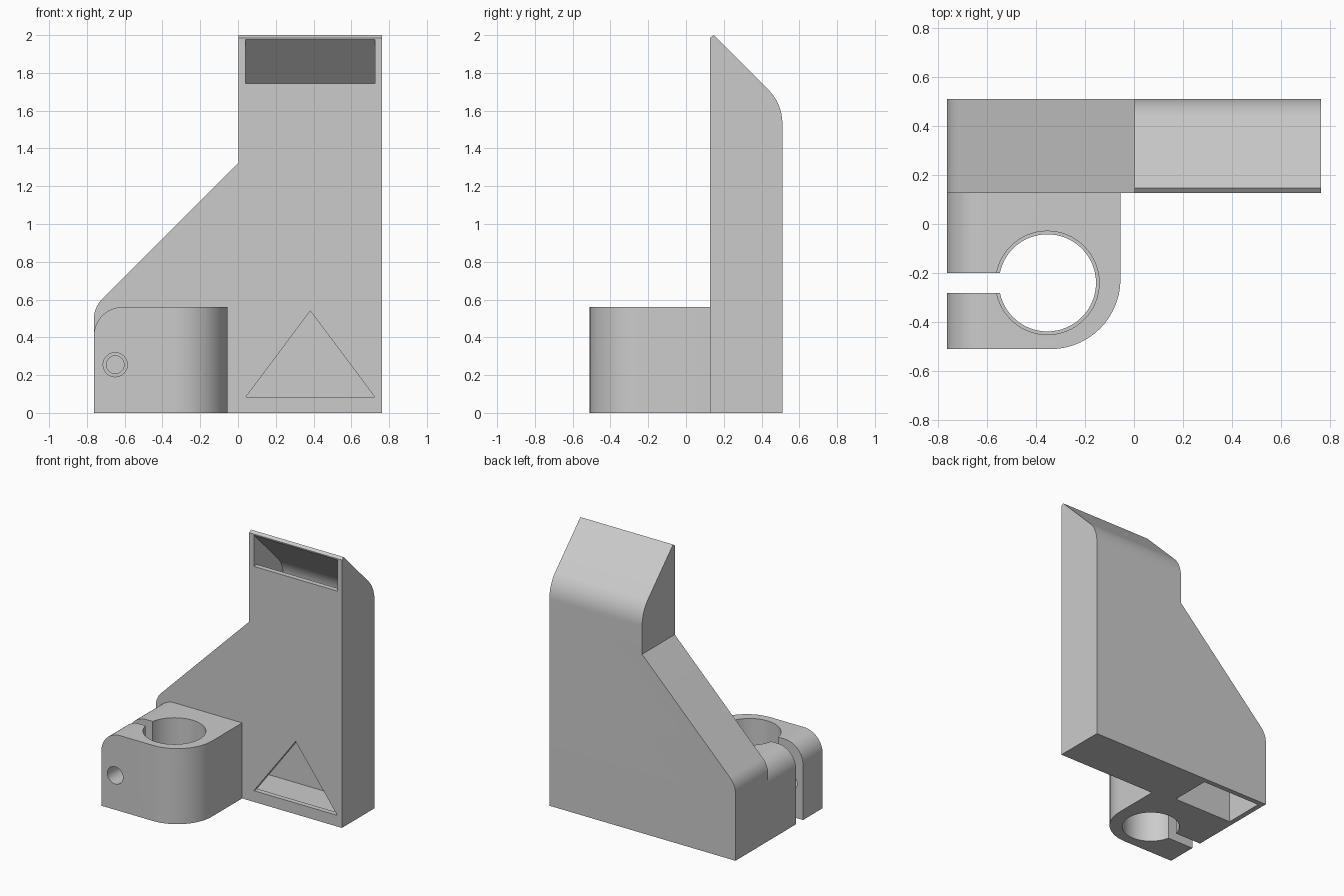
import bpy
import bmesh
import math
from mathutils import Vector

cube = bpy.data.objects.get("Cube")
if cube:
    bpy.data.objects.remove(cube, do_unlink=True)

grey = bpy.data.materials.new("plain grey")
grey.use_nodes = True
colour = (0.6, 0.6, 0.6, 1)
grey.diffuse_color = colour
grey.node_tree.nodes["Principled BSDF"].inputs["Base Color"].default_value = colour

# Placement of a profile point (u, v) at depth d along each axis
PLACE = {
    "x": lambda u, v, d: (d, u, v),
    "y": lambda u, v, d: (u, d, v),
    "z": lambda u, v, d: (u, v, d),
}


def rounded(corners, steps=14):
    """Outline from (u, v) or (u, v, radius) corners."""
    out = []
    for i, c in enumerate(corners):
        p = Vector(c[:2])
        if len(c) == 2:
            out.append(p)
            continue
        radius = c[2]
        a = (Vector(corners[i - 1][:2]) - p).normalized()
        b = (Vector(corners[(i + 1) % len(corners)][:2]) - p).normalized()
        half = a.angle(b) / 2
        centre = p + (a + b).normalized() * radius / math.sin(half)
        start = p + a * radius / math.tan(half) - centre
        end = p + b * radius / math.tan(half) - centre
        sweep = math.pi - 2 * half
        for k in range(steps + 1):
            t = k / steps
            arm = start * math.sin((1 - t) * sweep) + end * math.sin(t * sweep)
            out.append(centre + arm / math.sin(sweep))
    return out


def circle(u, v, r, n=64):
    return [(u + r * math.cos(math.tau * i / n), v + r * math.sin(math.tau * i / n))
            for i in range(n)]


def prism(name, outline, axis, low, high):
    """Extrude an outline along an axis."""
    bm = bmesh.new()
    face = bm.faces.new([bm.verts.new(PLACE[axis](p[0], p[1], low)) for p in outline])
    moved = bmesh.ops.extrude_face_region(bm, geom=[face])["geom"]
    shift = Vector(PLACE[axis](0, 0, high - low))
    bmesh.ops.translate(bm, vec=shift,
                        verts=[g for g in moved if isinstance(g, bmesh.types.BMVert)])
    # The starting face stays behind as the other cap
    if not face.is_valid or all(len(e.link_faces) == 1 for e in face.edges):
        bmesh.ops.holes_fill(bm, edges=bm.edges)
    bmesh.ops.recalc_face_normals(bm, faces=bm.faces)
    mesh = bpy.data.meshes.new(name)
    bm.to_mesh(mesh)
    bm.free()
    mesh.materials.append(grey)
    ob = bpy.data.objects.new(name, mesh)
    bpy.context.collection.objects.link(ob)
    return ob


def activate(ob):
    bpy.ops.object.select_all(action="DESELECT")
    ob.select_set(True)
    bpy.context.view_layer.objects.active = ob


def combine(ob, tool, operation="DIFFERENCE"):
    """Apply a boolean and remove the helper."""
    tool.hide_render = True
    mod = ob.modifiers.new("boolean", "BOOLEAN")
    mod.operation = operation
    mod.solver = "EXACT"
    mod.object = tool
    activate(ob)
    bpy.ops.object.modifier_apply(modifier=mod.name)
    bpy.data.objects.remove(tool, do_unlink=True)


W, FRONT, BACK = 0.763, 0.127, 0.51
IN_FRONT, IN_BACK, IN_W = 0.165, 0.472, 0.725

# Hollow duct: front outline crossed with side outline
duct = prism("duct_body", rounded([(-W, 0), (W, 0), (W, 2), (0.003, 2), (0.003, 1.325),
                                   (-W, 0.559, 0.152)]), "y", FRONT, BACK)
side = [(0, -0.1), (BACK, -0.1), (BACK, 1.637, 0.25), (0.147, 2), (FRONT, 1.985), (0, 1.985)]
combine(duct, prism("side_shape", rounded(side), "x", -1, 1), "INTERSECT")

# Air space inside the duct
space = prism("air_space", rounded([(-IN_W, 0.038), (IN_W, 0.038), (IN_W, 2.1), (0.041, 2.1),
                                    (0.041, 1.309), (-IN_W, 0.543, 0.114)]), "y", 0, 0.6)
inner = [(IN_FRONT, 0), (IN_BACK, 0), (IN_BACK, 1.632, 0.212), (IN_FRONT, 1.939)]
combine(space, prism("inner_side", rounded(inner), "x", -1, 1), "INTERSECT")
combine(duct, space)

# Top outlet, triangular outlet and bottom inlet
outlet = [(0.05, 1.745), (0.2, 1.745), (0.2, 1.904), (0.05, 2.054)]
combine(duct, prism("top_outlet", outlet, "x", 0.041, IN_W))
triangle = [(0.041, 0.083), (IN_W, 0.083), (0.383, 0.54)]
combine(duct, prism("triangle_outlet", triangle, "y", 0.05, 0.2))
inlet = [(-IN_W, IN_FRONT), (-0.24, IN_FRONT), (-0.24, IN_BACK), (-IN_W, IN_BACK)]
combine(duct, prism("bottom_inlet", inlet, "z", -0.1, 0.1))

# Clamp block with one rounded upright edge and one rounded top edge
CX, CY = -0.353, -0.24
clamp = prism("clamp_block", rounded([(-W, -BACK), (-0.055, -BACK, 0.285), (-0.055, FRONT),
                                      (-W, FRONT)]), "z", 0, 0.56)
combine(clamp, prism("clamp_front", rounded([(-W, -0.1), (0, -0.1), (0, 0.56),
                                             (-W, 0.56, 0.152)]), "y", -1, 1), "INTERSECT")

# Bore with a slightly narrower lower half, and the clamping slot
combine(clamp, prism("bore", circle(CX, CY, 0.211), "z", 0.3, 0.7))
combine(clamp, prism("bore_lower", circle(CX, CY, 0.198), "z", -0.1, 0.4))
slot = [(-0.9, CY - 0.041), (CX, CY - 0.041), (CX, CY + 0.041), (-0.9, CY + 0.041)]
combine(clamp, prism("slot", slot, "z", -0.1, 0.7))

# Screw hole: clearance in the front jaw, narrower in the rear jaw
combine(clamp, prism("screw_clearance", circle(-0.65, 0.255, 0.064, 40), "y", -0.6, CY))
combine(clamp, prism("screw_thread", circle(-0.65, 0.255, 0.047, 40), "y", CY - 0.02, 0.08))

for ob in (duct, clamp):
    activate(ob)
    bpy.ops.object.shade_smooth_by_angle(angle=math.radians(25))
